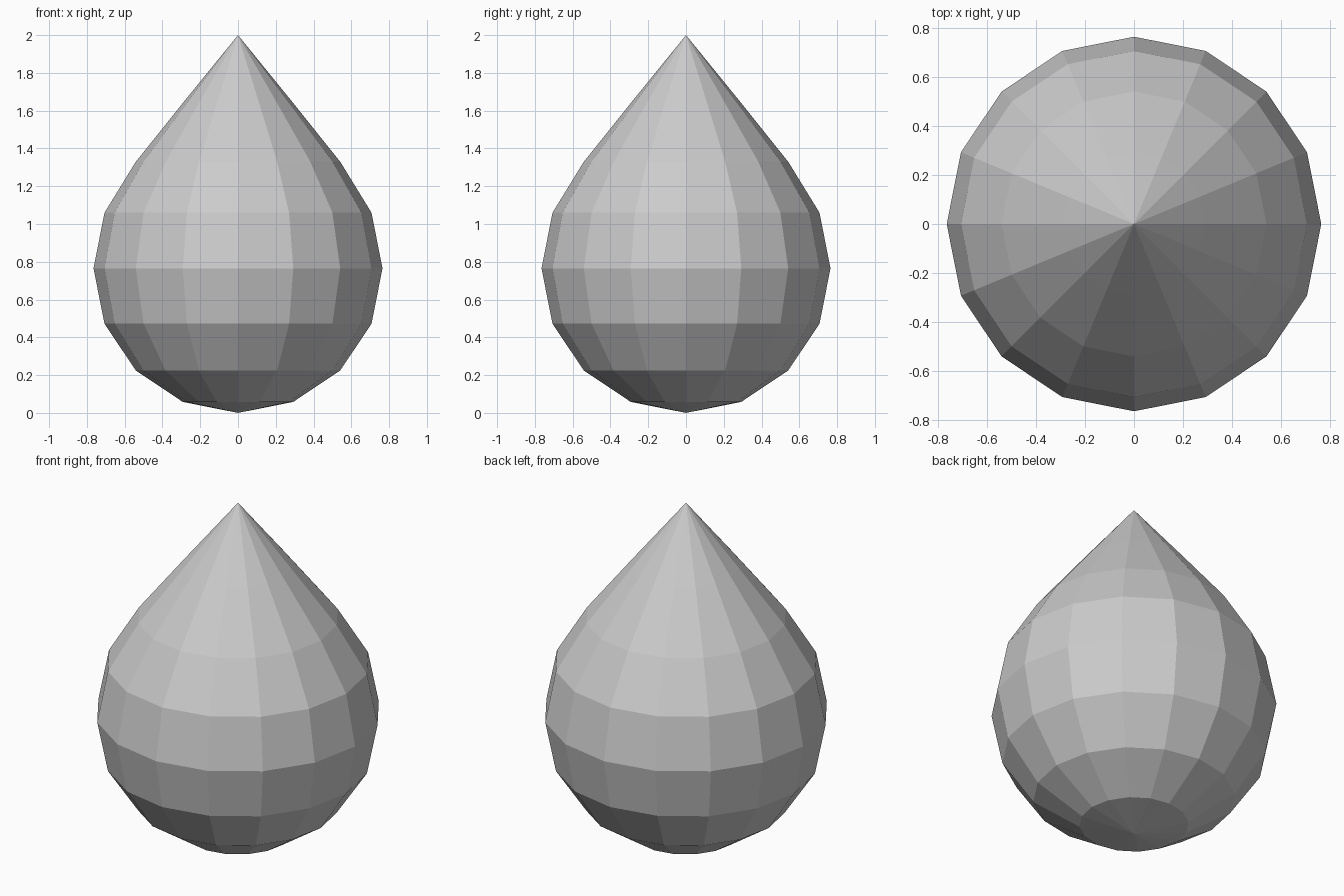
import bpy, bmesh, math

if "Cube" in bpy.data.objects:
    bpy.data.objects.remove(bpy.data.objects["Cube"])

R = 0.765
# Upper rings lifted from the sphere into a pointed tip: {ring height step: new z}
LIFT = {1: 1.06, 2: 1.33, 3: 1.64, 4: 2.0}

# Low-poly sphere whose top is drawn up into a drop
bm = bmesh.new()
bmesh.ops.create_uvsphere(bm, u_segments=16, v_segments=8, radius=R)
for v in bm.verts:
    step = round(math.asin(max(-1, min(1, v.co.z / R))) / math.radians(22.5))
    v.co.z = LIFT.get(step, v.co.z + R)

mesh = bpy.data.meshes.new("water_drop")
bm.to_mesh(mesh)
bm.free()
drop = bpy.data.objects.new("water_drop", mesh)
bpy.context.collection.objects.link(drop)
